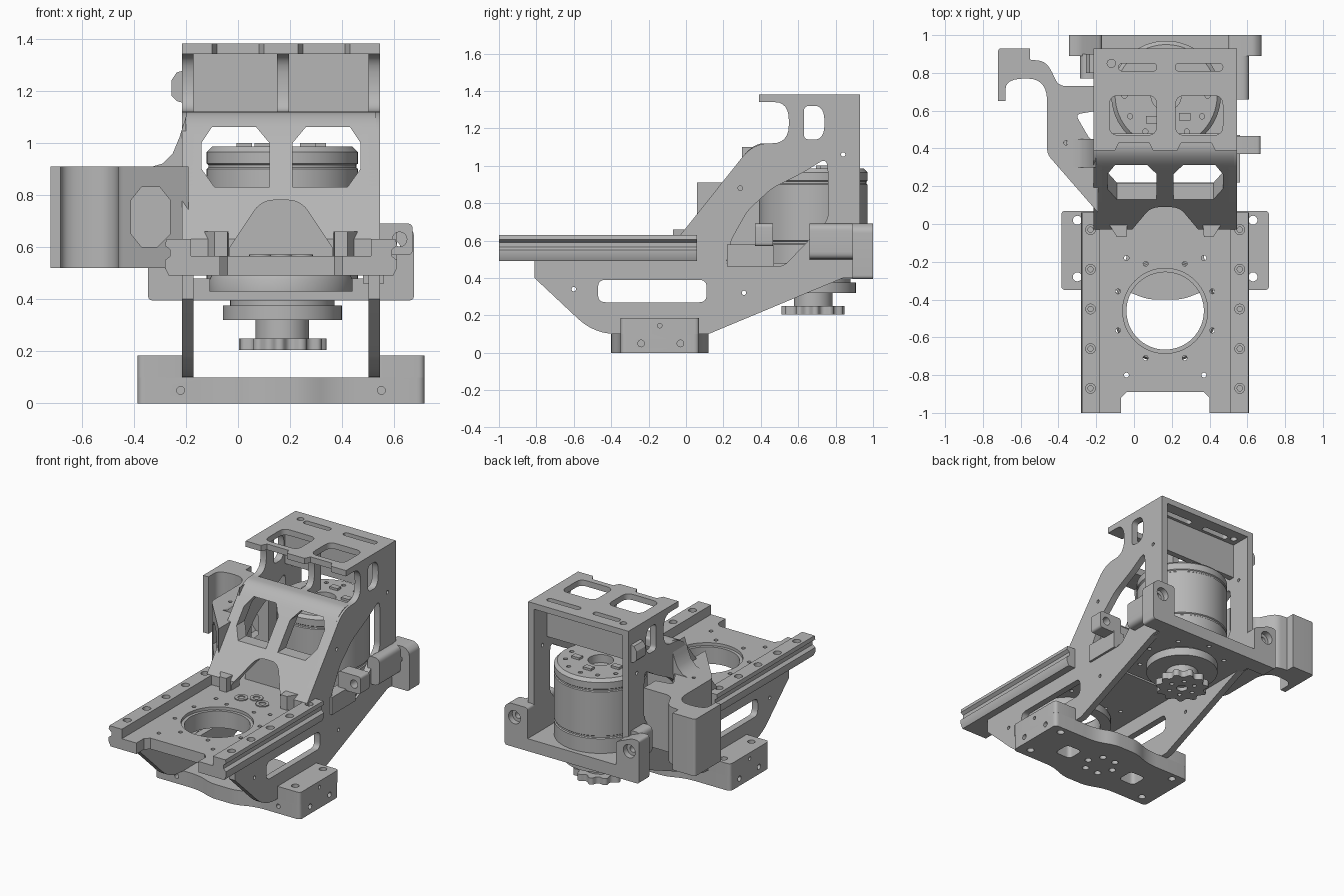
import bpy, bmesh, math
from mathutils import Vector, Matrix

if "Cube" in bpy.data.objects:
    bpy.data.objects.remove(bpy.data.objects["Cube"])

CX = 0.165                      # centre line of the main body
grey = bpy.data.materials.new("plain grey")
grey.use_nodes = True
grey.diffuse_color = (0.47, 0.47, 0.47, 1)
grey.node_tree.nodes["Principled BSDF"].inputs["Base Color"].default_value = (0.47, 0.47, 0.47, 1)


def finish(name, bm):
    bmesh.ops.recalc_face_normals(bm, faces=bm.faces[:])
    me = bpy.data.meshes.new(name)
    bm.to_mesh(me)
    bm.free()
    me.materials.append(grey)
    ob = bpy.data.objects.new(name, me)
    bpy.context.collection.objects.link(ob)
    return ob


def soften(pts, d, seg=6):
    """Round the corners of a 2D outline; a point may carry its own size."""
    out, n = [], len(pts)
    for i, p in enumerate(pts):
        c, a, b = Vector(p[:2]), Vector(pts[i - 1][:2]), Vector(pts[(i + 1) % n][:2])
        r = p[2] if len(p) > 2 else d
        if r <= 0:
            out.append(c)
            continue
        p1 = c + (a - c).normalized() * min(r, (a - c).length * 0.47)
        p2 = c + (b - c).normalized() * min(r, (b - c).length * 0.47)
        for k in range(seg + 1):
            t = k / seg
            out.append(p1 * (1 - t) ** 2 + c * 2 * t * (1 - t) + p2 * t * t)
    return out


def place(axis, p, h):
    return {"x": (h, p[0], p[1]), "y": (p[0], h, p[1]), "z": (p[0], p[1], h)}[axis]


def add_prism(bm, axis, pts, lo, hi):
    low = [bm.verts.new(place(axis, p, lo)) for p in pts]
    top = [bm.verts.new(place(axis, p, hi)) for p in pts]
    bm.faces.new(low)
    bm.faces.new(top)
    for i in range(len(pts)):
        j = (i + 1) % len(pts)
        bm.faces.new((low[i], low[j], top[j], top[i]))


def prism(name, axis, pts, lo, hi, r=0):
    bm = bmesh.new()
    add_prism(bm, axis, soften(pts, r), lo, hi)
    return finish(name, bm)


def rect(a0, a1, b0, b1):
    return [(a0, b0), (a1, b0), (a1, b1), (a0, b1)]


def box(name, x0, x1, y0, y1, z0, z1, r=0):
    return prism(name, "z", rect(x0, x1, y0, y1), z0, z1, r)


def circle(c, r, n=32):
    return [(c[0] + r * math.cos(i * math.tau / n), c[1] + r * math.sin(i * math.tau / n)) for i in range(n)]


def ring(c, r, n, start=0.0):
    return [(c[0] + r * math.cos(start + i * math.tau / n), c[1] + r * math.sin(start + i * math.tau / n)) for i in range(n)]


def cut(ob, axis, outlines, lo, hi, r=0):
    """Remove prisms with the given outlines from an object."""
    bm = bmesh.new()
    for pts in outlines:
        add_prism(bm, axis, soften(pts, r), lo, hi)
    tool = finish("cutter", bm)
    tool.hide_render = True
    mod = ob.modifiers.new("cut", "BOOLEAN")
    mod.operation, mod.object, mod.solver = "DIFFERENCE", tool, "EXACT"
    bpy.context.view_layer.objects.active = ob
    bpy.ops.object.modifier_apply(modifier="cut")
    bpy.data.objects.remove(tool)


def drill(ob, axis, centres, r, lo, hi, n=16):
    cut(ob, axis, [circle(c, r, n) for c in centres], lo, hi)


def lathe(name, c, prof, n=64):
    bm = bmesh.new()
    vs = [bm.verts.new((r, 0, z)) for r, z in prof]
    es = [bm.edges.new(e) for e in zip(vs, vs[1:])]
    bmesh.ops.spin(bm, geom=vs + es, cent=(0, 0, 0), axis=(0, 0, 1), angle=math.tau, steps=n)
    bmesh.ops.remove_doubles(bm, verts=bm.verts[:], dist=1e-4)
    bmesh.ops.translate(bm, verts=bm.verts[:], vec=(c[0], c[1], 0))
    return finish(name, bm)


def flip(pts):
    return [(2 * CX - p[0],) + tuple(p[1:]) for p in pts]


# Side plates
hook = [(.55, 1.34, .1), (.55, 1.12, .1)]
outline = [(-.81, .49), (-.81, .40), (-.49, .10, .12), (.12, .10), (.84, .40), (.93, .40), (.93, 1.38),
           (.39, 1.38), (.39, 1.34)] + hook + [(.36, 1.12, .09), (-.03, .63), (-.03, .49)]
opening = [(.21, .46), (.24, .60), (.33, .76), (.46, .88), (.62, .96), (.75, 1.04), (.76, .96), (.76, .71), (.52, .46)]
d_hole = [(.63, 1.32, .03), (.74, 1.32, .08), (.74, 1.14, .08), (.63, 1.14, .03)]
for side, x0 in (("right", -.215), ("left", .50)):
    plate = prism(side + "_side_plate", "x", outline, x0, x0 + .045)
    cut(plate, "x", [opening, rect(-.47, .11, .27, .39)], x0 - .1, x0 + .15, .04)
    cut(plate, "x", [d_hole], x0 - .1, x0 + .15)
    drill(plate, "x", [(.84, 1.06), (.29, .88), (.31, .32), (-.6, .34)], .012, x0 - .1, x0 + .15)

# Slanted hood with two windows and an arch
hood = prism("hood", "x", [(-.03, .53), (-.03, .63), (.36, 1.12, .09), (.48, 1.12, .02), (.48, 1.06),
                           (.40, 1.06, .04), (.06, .63), (.06, .53)], -.2, .53)
window = [(-.1, 1.06), (.07, 1.06), (.12, 1.0), (.12, .83), (-.09, .83), (-.14, .90), (-.14, 1.0)]
cut(hood, "y", [window, flip(window)], -.1, .55)
cut(hood, "y", [[(-.03, .5), (-.03, .60), (.09, .78, .05), (.24, .78, .05), (.36, .60), (.36, .5)]], -.2, .3)
box("arch_back_wall", -.06, .39, .16, .22, .49, .82)
foot = [(-.17, .06), (-.09, -.07), (-.04, -.07), (-.035, .0), (-.03, .06)]
for side, pts in (("right", foot), ("left", flip(foot))):
    prism(side + "_hood_foot", "z", pts, .56, .66)

# Top plate, its centre post and the cross wall
top = prism("top_plate", "z", [(-.215, .93), (-.215, .39), (-.10, .39), (-.08, .43), (.08, .43), (.10, .39),
                               (.23, .39), (.25, .43), (.41, .43), (.43, .39), (.545, .39), (.545, .93)], 1.34, 1.38)
cut(top, "z", [rect(-.13, .12, .47, .68), rect(.22, .47, .47, .68)], 1.2, 1.5, .05)
cut(top, "z", [rect(-.08, .12, .81, .85), rect(.22, .47, .81, .85)], 1.2, 1.5, .02)
drill(top, "z", [(-.12, .85)], .022, 1.2, 1.5)
prism("centre_post", "x", [(.40, 1.35), (.40, 1.34)] + hook + [(.44, 1.12), (.44, 1.07), (.62, 1.07), (.62, 1.35)], .15, .195)
box("cross_wall", -.2, .53, .75, .79, 1.10, 1.35)
prism("side_knob", "y", [(-.2, 1.28), (-.235, 1.27), (-.255, 1.24), (-.255, 1.18), (-.235, 1.16), (-.2, 1.15)], .80, .90)

# Front platform with bearing hole
platform = prism("platform", "z", [(-.2, -1), (-.07, -1), (-.07, -.92), (-.04, -.89), (.37, -.89), (.40, -.92),
                                   (.40, -1), (.53, -1), (.53, .22), (-.2, .22)], .49, .565)
hub = (CX, -.46)
drill(platform, "z", [hub], .225, .545, .7, 64)
drill(platform, "z", [hub], .205, .3, .7, 64)
drill(platform, "z", ring(hub, .27, 8, math.pi / 8) + [(.37, -.8), (-.04, -.8), (-.04, -.18), (.37, -.18)], .013, .3, .7)
lathe("bearing_ring", hub, [(.205, .43), (.275, .43), (.275, .475), (.265, .495), (.205, .495), (.205, .43)])
for i, c in enumerate([(.085, -.085), (.245, -.085), (.165, -.035)]):
    lathe(f"platform_bushing_{i + 1}", c, [(.022, .56), (.042, .56), (.042, .572), (.022, .572), (.022, .56)], 24)

# Rails on both platform edges
rail = [(-.18, .63), (-.275, .63), (-.28, .605), (-.26, .59), (-.26, .565), (-.28, .55), (-.28, .52), (-.265, .49), (-.18, .49)]
for side, pts in (("right", rail), ("left", flip(rail))):
    ob = prism(side + "_rail", "y", pts, -1, .06)
    xm = -.23 if side == "right" else .56
    spots = [-.87, -.66, -.45, -.24, -.03]
    drill(ob, "z", [(xm, y) for y in spots], .026, .6, .7)
    drill(ob, "z", [(xm, y) for y in spots], .014, .52, .7)

# Base plate with raised wings
half = [(CX, -.40), (.26, -.40, .06), (.38, -.35, .08), (.715, -.35, .03), (.715, .07, .03), (.38, .07, .08), (.26, .12, .06), (CX, .12)]
base = prism("base_plate", "z", half + flip(half[1:-1])[::-1], 0, .10, 0)
mid = (CX, -.14)
drill(base, "z", ring(mid, .1, 6) , .022, -.1, .3)
cut(base, "z", [rect(-.16, -.04, -.2, -.08), rect(.37, .49, -.2, -.08)], -.1, .3, .03)
drill(base, "y", [(-.22, .05), (.55, .05)], .015, -.5, -.25)
for side, x0, x1 in (("right", -.385, -.2), ("left", .53, .715)):
    wing = box(side + "_base_wing", x0, x1, -.35, .07, .0995, .185, .025)
    xm = -.3 if side == "right" else .63
    for part in (base, wing):
        drill(part, "z", [(xm, .02), (xm, -.28)], .024, -.1, .3)
    xe = x0 if side == "right" else x1
    drill(base, "x", [(-.24, .05), (-.03, .05)], .018, xe - .05, xe + .05)
    drill(wing, "x", [(-.14, .145)], .012, xe - .05, xe + .05)

# Motor floor and rear ears
axle = (.17, .68)
floor = prism("motor_floor", "z", [(-.2, .36), (.53, .36), (.53, 1), (-.2, 1)], .395, .48)
drill(floor, "z", ring(axle, .27, 8), .014, .3, .6)
for side, pts in (("left", [(.50, .395), (.675, .395), (.675, .66), (.64, .69), (.50, .69)]), ("right", None)):
    ob = prism(side + "_rear_ear", "y", pts or [(-.17, .395), (-.345, .395), (-.345, .69), (-.29, .69), (-.17, .64)], .89, 1, .02)
    c = (.60, .60) if pts else (-.27, .60)
    drill(ob, "y", [c], .045, .96, 1.1, 24)
    drill(ob, "y", [c], .022, .8, 1.1)
    x0, x1 = (.52, .61) if pts else (-.285, -.19)
    prism(side + "_ear_gusset", "y", [(x0, .5), (x1, .5), (x1, .69), (x0, .69)], .66 if pts else .77, .90, .04)

# Lug on the left side
lug = prism("left_lug", "y", rect(.50, .67, .57, .69), .37, .465, .02)
drill(lug, "y", [(.62, .63)], .028, .2, .6)
box("left_lug_base", .48, .56, .22, .47, .46, .58)

# Hooked arm on the right side
arm = prism("hooked_arm", "z", [(-.19, .06), (-.46, .37, .03), (-.46, .77, .12), (-.68, .77, .12), (-.68, .65), (-.72, .65),
                                (-.72, .93, .02), (-.55, .93), (-.55, .87), (-.46, .86, .09), (-.40, .73, .04), (-.19, .73),
                                (-.19, .60), (-.31, .58, .03), (-.24, .46), (-.19, .42)], .52, .91)
cut(arm, "y", [[(-.37, .83), (-.30, .83), (-.26, .78), (-.26, .65), (-.31, .60), (-.37, .60), (-.41, .65), (-.41, .78)]], -.1, .72)
drill(arm, "z", [(-.36, .43)], .012, .8, 1)
prism("arm_fillet", "y", [(-.2, 1.10), (-.225, 1.02), (-.25, .96), (-.29, .92), (-.36, .90), (-.2, .90)], .30, .45)

# Motor with grooves, cap details and output flange
motor = lathe("motor_body", axle, [(0, .45), (.29, .45), (.29, .58), (.283, .585), (.283, .595), (.29, .60), (.29, .90),
                                   (.284, .905), (.284, .915), (.29, .92), (.29, .965), (.27, .985), (0, .985)])
drill(motor, "z", [axle], .08, .93, 1.1, 32)
drill(motor, "z", ring(axle, .22, 12), .014, .96, 1.1, 12)
for i, c in enumerate(ring(axle, .15, 5, .4)):
    box(f"motor_cap_block_{i + 1}", c[0] - .03, c[0] + .03, c[1] - .02, c[1] + .02, .98, 1.0)
lathe("output_flange", axle, [(0, .41), (.2, .41), (.2, .375), (.228, .375), (.228, .32), (.103, .32), (.103, .24), (0, .24), (0, .41)])

# Sprocket
teeth = []
for i in range(44):
    r = .17 if i % 4 < 2 else .142
    teeth.append((axle[0] + r * math.cos(i * math.tau / 44), axle[1] + r * math.sin(i * math.tau / 44), .012))
sprocket = prism("sprocket", "z", teeth, .205, .25)
drill(sprocket, "z", [axle], .035, .1, .23, 24)
drill(sprocket, "z", ring(axle, .085, 6), .014, .1, .3)

# Smooth shading with sharp edges
bpy.ops.object.select_all(action="DESELECT")
for ob in bpy.context.collection.objects:
    if ob.type == "MESH":
        ob.select_set(True)
        bpy.context.view_layer.objects.active = ob
bpy.ops.object.shade_smooth_by_angle(angle=math.radians(30))
